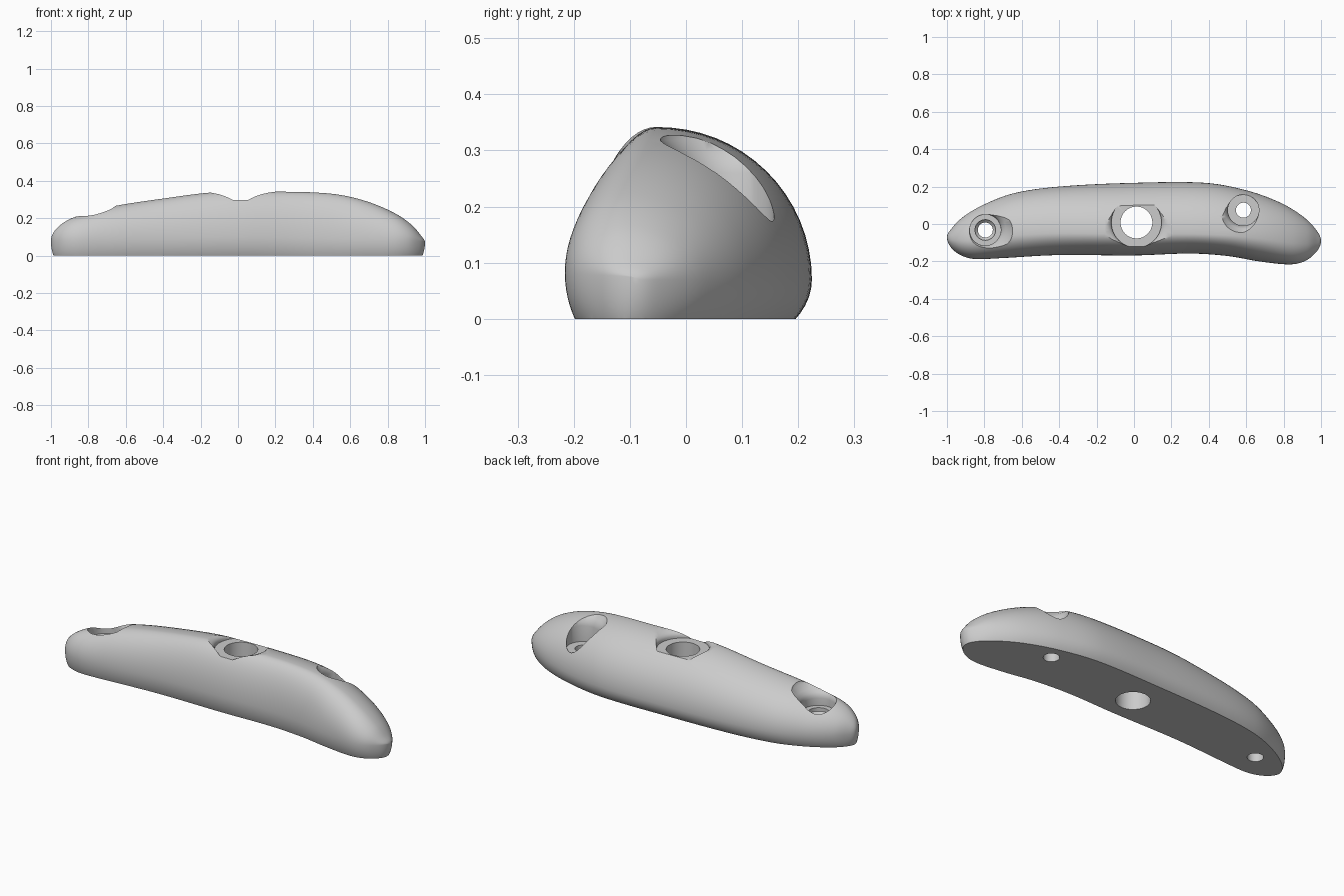
import bpy, bmesh, math

if "Cube" in bpy.data.objects:
    bpy.data.objects.remove(bpy.data.objects["Cube"])


def curve(keys):
    """Smooth interpolation through (x, value) keys, rounded at x = -1 and 1."""
    ts = [math.asin(k[0]) for k in keys]
    vs = [k[1] for k in keys]
    n = len(keys)

    def slope(i):
        a, b = max(i - 1, 0), min(i + 1, n - 1)
        return (vs[b] - vs[a]) / (ts[b] - ts[a])

    def f(t):
        i = 0
        while i < n - 2 and t > ts[i + 1]:
            i += 1
        h = ts[i + 1] - ts[i]
        u = (t - ts[i]) / h
        return ((2*u**3 - 3*u**2 + 1) * vs[i] + (u**3 - 2*u**2 + u) * h * slope(i)
                + (3*u**2 - 2*u**3) * vs[i + 1] + (u**3 - u**2) * h * slope(i + 1))
    return f


# Outline curves along the length
back = curve([(-1, -.07), (-.98, -.03), (-.93, .025), (-.8, .105), (-.64, .165), (-.4, .2),
              (0, .22), (.38, .22), (.6, .18), (.78, .115), (.91, .035), (.98, -.04), (1, -.09)])
front = curve([(-1, -.07), (-.97, -.135), (-.92, -.17), (-.85, -.187), (-.7, -.182), (-.4, -.166),
               (0, -.168), (.3, -.158), (.5, -.171), (.67, -.2), (.83, -.216), (.91, -.2),
               (.97, -.155), (1, -.09)])
top = curve([(-1, .08), (-.97, .145), (-.9, .195), (-.8, .228), (-.67, .263), (-.4, .305),
             (-.17, .335), (0, .343), (.2, .342), (.4, .338), (.55, .324), (.7, .286),
             (.85, .22), (.93, .163), (.98, .105), (1, .07)])
below = curve([(-1, 0), (-.98, .085), (-.93, .125), (-.75, .16), (0, .16), (.75, .16),
               (.93, .125), (.98, .085), (1, 0)])
ridge = curve([(-1, .45), (-.7, .35), (0, .29), (.4, .28), (.7, .35), (1, .45)])
waist = curve([(-1, .075), (-.7, .085), (0, .1), (.7, .085), (1, .075)])

# Body: lofted sections with a flat base
STEPS, SEG = 120, 64
bm = bmesh.new()
rings = []
for i in range(1, STEPS):
    t = -math.pi / 2 + math.pi * i / STEPS
    yb, yf, zt, zl = back(t), front(t), top(t), below(t)
    yp = yf + ridge(t) * (yb - yf)
    ring = []
    for j in range(SEG):
        a = 2 * math.pi * j / SEG
        c, s = math.cos(a), math.sin(a)
        zc = .07 + (waist(t) - .07) * (1 - c) / 2
        y = yp + c * ((yb - yp) if c > 0 else (yp - yf))
        z = zc + s * ((zt - zc) if s > 0 else zl)
        ring.append(bm.verts.new((math.sin(t), y, z)))
    rings.append(ring)
for r0, r1 in zip(rings, rings[1:]):
    for j in range(SEG):
        k = (j + 1) % SEG
        bm.faces.new((r0[j], r1[j], r1[k], r0[k]))
for ring, x, y in ((rings[0], -1, -.07), (rings[-1], 1, -.09)):
    tip = bm.verts.new((x, y, .073))
    for j in range(SEG):
        bm.faces.new((ring[j], ring[(j + 1) % SEG], tip))
cut = bmesh.ops.bisect_plane(bm, geom=bm.verts[:] + bm.edges[:] + bm.faces[:], dist=1e-5,
                             plane_co=(0, 0, 0), plane_no=(0, 0, 1), clear_inner=True)
bmesh.ops.contextual_create(bm, geom=[e for e in cut['geom_cut']
                                      if isinstance(e, bmesh.types.BMEdge)])
bmesh.ops.recalc_face_normals(bm, faces=bm.faces[:])
mesh = bpy.data.meshes.new("grip_body")
bm.to_mesh(mesh)
bm.free()
body = bpy.data.objects.new("grip_body", mesh)
bpy.context.collection.objects.link(body)


def drill(name, x, y, profile, seg=64):
    """Subtract a turned (radius, z) profile from the body."""
    b = bmesh.new()
    loops = [[b.verts.new((x + r * math.cos(2*math.pi*j/seg), y + r * math.sin(2*math.pi*j/seg), z))
              for j in range(seg)] for r, z in profile]
    for l0, l1 in zip(loops, loops[1:]):
        for j in range(seg):
            k = (j + 1) % seg
            b.faces.new((l0[j], l0[k], l1[k], l1[j]))
    b.faces.new(loops[0][::-1])
    b.faces.new(loops[-1])
    bmesh.ops.recalc_face_normals(b, faces=b.faces[:])
    m = bpy.data.meshes.new(name)
    b.to_mesh(m)
    b.free()
    cutter = bpy.data.objects.new(name, m)
    bpy.context.collection.objects.link(cutter)
    cutter.hide_render = True
    mod = body.modifiers.new(name, 'BOOLEAN')
    mod.operation, mod.solver, mod.object = 'DIFFERENCE', 'EXACT', cutter
    bpy.context.view_layer.objects.active = body
    bpy.ops.object.modifier_apply(modifier=name)
    bpy.data.objects.remove(cutter)


# Bolt hole and two countersunk screw holes, with softly flared mouths
drill("bolt_hole", .013, .008, [(.085, -.1), (.085, .296), (.134, .296), (.134, .308),
                                (.139, .319), (.15, .328), (.17, .336), (.2, .342), (.24, .36)])
drill("left_screw_hole", -.795, -.032, [(.04, -.1), (.04, .11), (.055, .125), (.055, .145),
                                        (.083, .145), (.083, .185), (.086, .2), (.094, .213),
                                        (.11, .228), (.14, .25), (.2, .4)])
drill("right_screw_hole", .585, .074, [(.04, -.1), (.04, .172), (.083, .172), (.083, .26),
                                       (.088, .28), (.1, .3), (.12, .318), (.16, .4)])

bpy.ops.object.select_all(action='DESELECT')
body.select_set(True)
bpy.context.view_layer.objects.active = body
bpy.ops.object.shade_smooth_by_angle(angle=math.radians(35))
